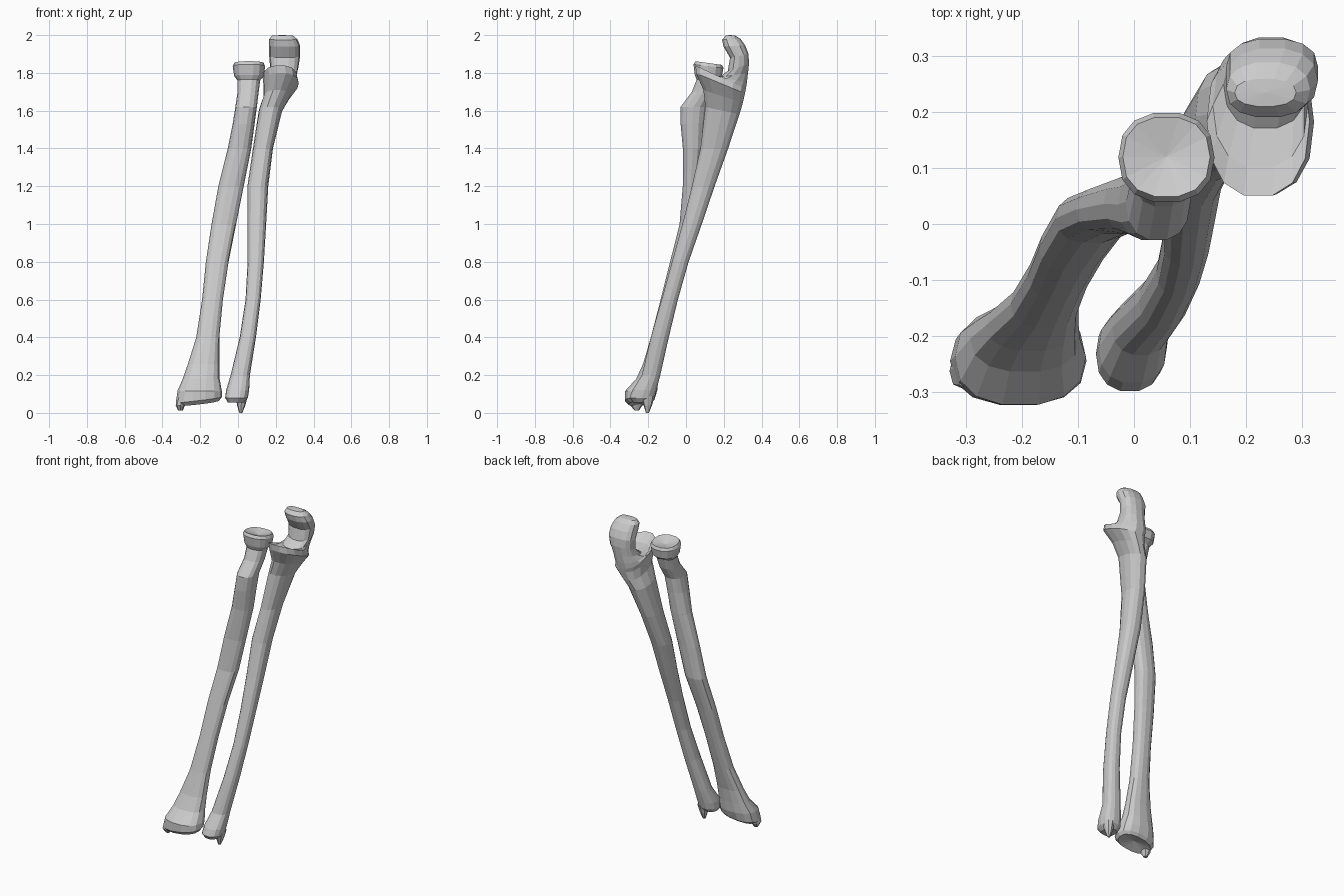
import bpy, bmesh, math

SIDES = 14


def loft(name, rings, sides=SIDES, power=0.85, cap_lo=0.0, cap_hi=0.0):
    """Skin rings of (x centre, half width, front y, front z, back y, back z, x-slope of z)."""
    bm = bmesh.new()
    rows = []
    for cx, w, yf, zf, yb, zb, slope in rings:
        row = []
        for i in range(sides):
            a = 2 * math.pi * i / sides
            c, s = math.cos(a), math.sin(a)
            u = math.copysign(abs(c) ** power, c)
            v = (math.copysign(abs(s) ** power, s) + 1) / 2
            row.append(bm.verts.new((cx + w * u, yf + (yb - yf) * v,
                                     zf + (zb - zf) * v + slope * w * u)))
        rows.append(row)
    for a, b in zip(rows, rows[1:]):
        for i in range(sides):
            j = (i + 1) % sides
            bm.faces.new((a[i], a[j], b[j], b[i]))
    # end caps, dished or domed by a centre point
    for row, lift in ((rows[0], cap_lo), (rows[-1], cap_hi)):
        mid = sum((v.co for v in row), row[0].co * 0) / sides
        mid.z += lift
        m = bm.verts.new(mid)
        for i in range(sides):
            bm.faces.new((row[i], row[(i + 1) % sides], m))
    bmesh.ops.recalc_face_normals(bm, faces=bm.faces)
    me = bpy.data.meshes.new(name)
    bm.to_mesh(me)
    bm.free()
    ob = bpy.data.objects.new(name, me)
    bpy.context.collection.objects.link(ob)
    return ob


# radius: flared wrist end, bowed shaft, tuberosity, neck and disc-shaped head
loft("radius_bone", [
    (-.205, .105, -.305, .045, -.18, .06, .12),
    (-.207, .122, -.325, .065, -.165, .075, .12),
    (-.203, .117, -.325, .115, -.15, .12, 0),
    (-.195, .098, -.265, .18, -.145, .18, 0),
    (-.182, .083, -.228, .26, -.135, .26, 0),
    (-.16, .061, -.187, .40, -.10, .40, 0),
    (-.135, .055, -.135, .60, -.05, .60, 0),
    (-.11, .06, -.085, .80, 0, .80, 0),
    (-.075, .065, -.035, 1.0, .055, 1.0, 0),
    (-.037, .067, -.018, 1.2, .07, 1.2, 0),
    (.008, .062, -.018, 1.4, .09, 1.4, 0),
    (.03, .058, -.03, 1.53, .10, 1.53, 0),
    (.043, .057, -.03, 1.62, .11, 1.62, 0),
    (.053, .056, .03, 1.70, .145, 1.69, 0),
    (.057, .06, .055, 1.765, .165, 1.755, 0),
    (.058, .078, .045, 1.79, .19, 1.775, 0),
    (.058, .086, .038, 1.845, .20, 1.825, 0),
    (.058, .078, .048, 1.862, .192, 1.842, 0),
], cap_lo=.02, cap_hi=-.02)

# pointed process on the thumb side of the wrist
loft("radius_styloid", [
    (-.305, .012, -.272, .012, -.25, .012, 0),
    (-.305, .025, -.295, .04, -.23, .04, 0),
    (-.285, .035, -.30, .09, -.21, .09, 0),
], sides=8)

# ulna shaft; rings then fan around the elbow notch to form its hook
loft("ulna_bone", [
    (-.012, .042, -.28, .055, -.19, .055, 0),
    (-.008, .06, -.30, .08, -.165, .08, 0),
    (-.002, .061, -.285, .12, -.155, .12, 0),
    (.012, .051, -.235, .20, -.135, .20, 0),
    (.052, .043, -.187, .40, -.09, .40, 0),
    (.08, .04, -.13, .60, -.042, .60, 0),
    (.094, .043, -.075, .80, .015, .80, 0),
    (.10, .049, -.02, 1.0, .085, 1.0, 0),
    (.105, .055, .03, 1.2, .153, 1.2, 0),
    (.132, .053, .075, 1.4, .225, 1.4, 0),
    (.172, .062, .10, 1.62, .285, 1.58, 0),
    (.205, .07, .09, 1.71, .303, 1.64, 0),
    (.228, .094, .05, 1.80, .315, 1.69, 0),
    (.222, .092, .048, 1.84, .32, 1.715, 0),
    (.226, .085, .10, 1.79, .325, 1.75, 0),
    (.235, .075, .17, 1.775, .33, 1.80, 0),
    (.245, .075, .22, 1.81, .335, 1.85, 0),
    (.247, .082, .232, 1.88, .332, 1.90, 0),
    (.247, .082, .197, 1.94, .315, 1.945, 0),
    (.24, .075, .19, 1.975, .29, 1.98, 0),
    (.235, .055, .21, 1.998, .26, 1.998, 0),
], cap_hi=.002)

# small spike at the wrist end of the ulna
loft("ulna_styloid", [
    (.015, .008, -.212, 0, -.196, 0, 0),
    (.017, .022, -.225, .04, -.18, .04, 0),
    (.02, .032, -.24, .09, -.165, .09, 0),
], sides=8)
